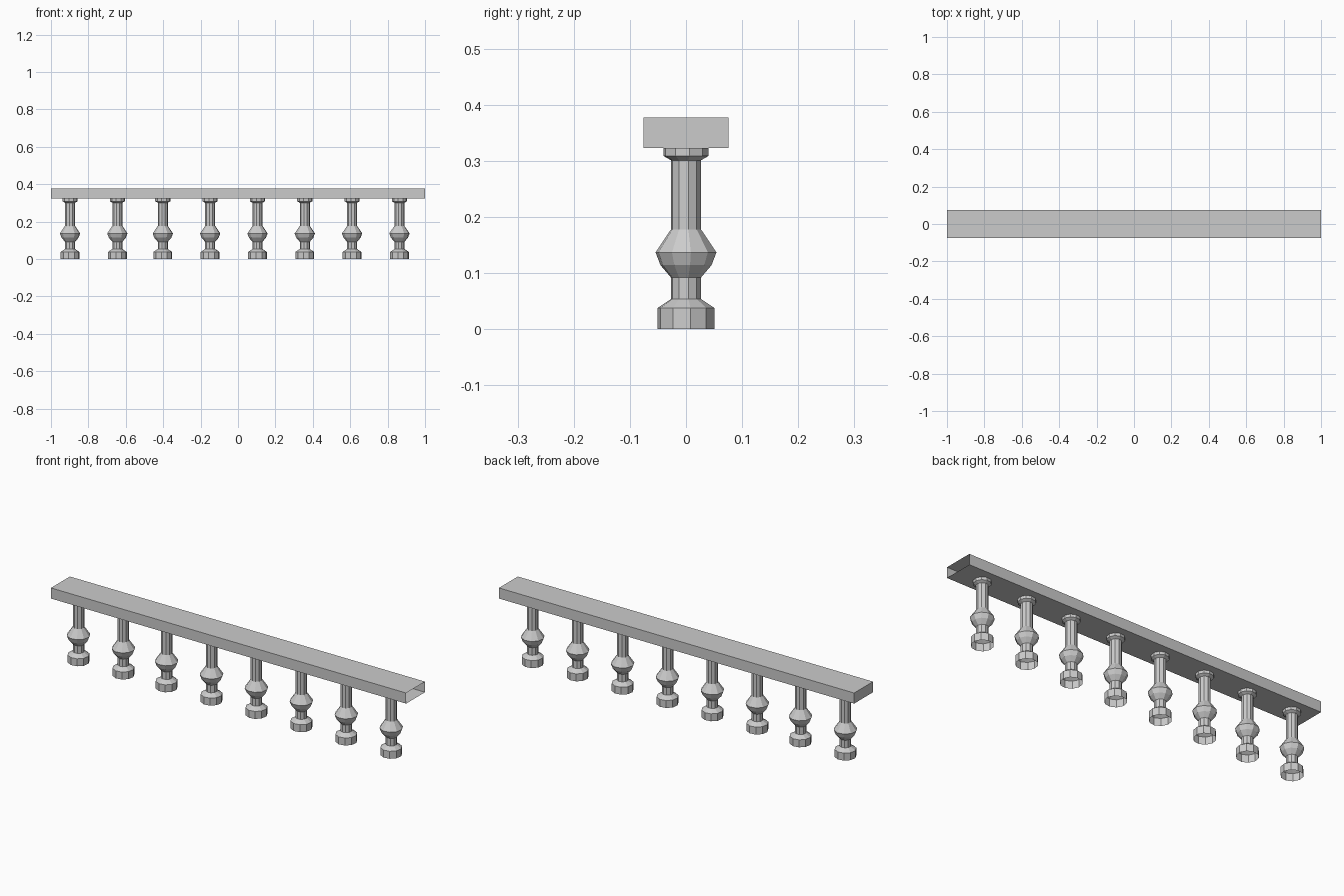
import bpy, bmesh, math

if "Cube" in bpy.data.objects:
    bpy.data.objects.remove(bpy.data.objects["Cube"], do_unlink=True)

stone = bpy.data.materials.new("grey stone")
stone.use_nodes = True
GREY = (0.6, 0.6, 0.6, 1)
stone.diffuse_color = GREY
stone.node_tree.nodes["Principled BSDF"].inputs["Base Color"].default_value = GREY


def finish(bm, name):
    mesh = bpy.data.meshes.new(name)
    bm.to_mesh(mesh)
    bm.free()
    mesh.materials.append(stone)
    obj = bpy.data.objects.new(name, mesh)
    bpy.context.collection.objects.link(obj)
    return obj


# Handrail: a hollow box, open at its +x end
bm = bmesh.new()
bmesh.ops.create_cube(bm, size=1)
bmesh.ops.scale(bm, vec=(2, 0.152, 0.054), verts=bm.verts)
bmesh.ops.translate(bm, vec=(0, 0, 0.35), verts=bm.verts)
end = [f for f in bm.faces if f.normal.x > 0.9]
bmesh.ops.delete(bm, geom=end, context='FACES_ONLY')
finish(bm, "handrail")

# Baluster: faceted turned profile (radius, height), open at both ends
PROFILE = [(0.051, 0), (0.051, 0.038), (0.027, 0.054), (0.027, 0.092),
           (0.046, 0.114), (0.055, 0.137), (0.027, 0.178), (0.027, 0.301),
           (0.041, 0.309), (0.041, 0.323)]
SIDES = 10
TURN = math.radians(9)
bm = bmesh.new()
rings = []
for radius, z in PROFILE:
    angles = [TURN + math.tau * i / SIDES for i in range(SIDES)]
    rings.append([bm.verts.new((radius * math.cos(a), radius * math.sin(a), z))
                  for a in angles])
for low, high in zip(rings, rings[1:]):
    for i in range(SIDES):
        j = (i + 1) % SIDES
        bm.faces.new((low[i], low[j], high[j], high[i]))
baluster = finish(bm, "baluster_1")

# Row of eight; the first two sit slightly closer to the rest
for k in range(8):
    obj = baluster
    if k:
        obj = bpy.data.objects.new(f"baluster_{k + 1}", baluster.data)
        bpy.context.collection.objects.link(obj)
    obj.location.x = 0.863 - 0.253 * k + (0.01 if k > 5 else 0)
